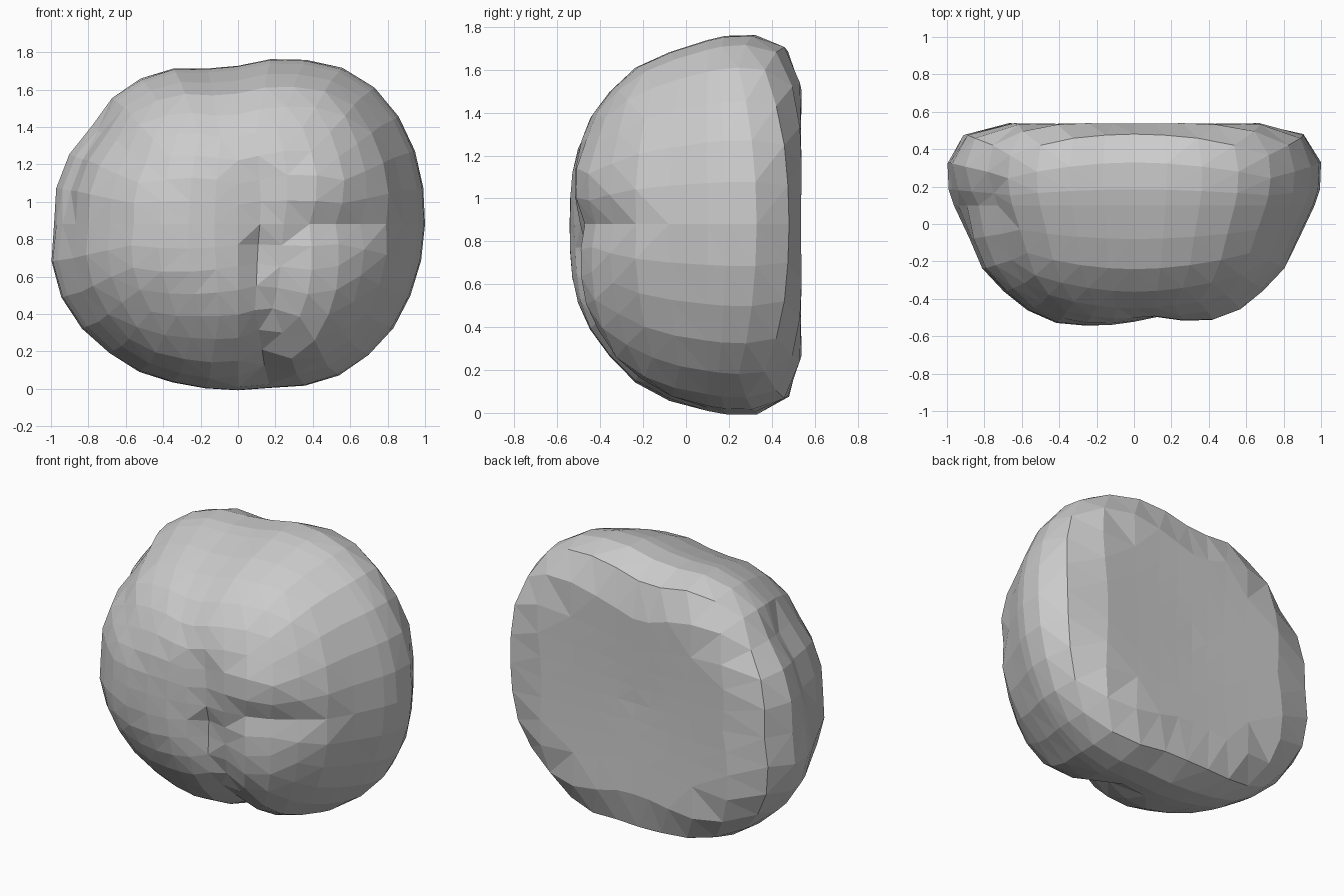
import bpy, bmesh
from math import atan2, tan, pi, cos, sin, exp, hypot
from mathutils import Vector
from mathutils.geometry import intersect_point_line

if "Cube" in bpy.data.objects:
    bpy.data.objects.remove(bpy.data.objects["Cube"])

CZ, CY = 0.88, 0.1   # centre of the lump

# front silhouette (x, z)
OUTLINE = [(1, .9), (.99, 1.08), (.94, 1.29), (.85, 1.47), (.71, 1.63), (.55, 1.72),
           (.35, 1.76), (.15, 1.76), (-.02, 1.72), (-.18, 1.71), (-.37, 1.71), (-.54, 1.65),
           (-.69, 1.54), (-.77, 1.42), (-.9, 1.26), (-.97, 1.09), (-.98, .9), (-1, .7),
           (-.95, .5), (-.86, .35), (-.71, .21), (-.55, .1), (-.37, .04), (-.1, 0),
           (.2, .01), (.38, .02), (.56, .08), (.73, .21), (.85, .35), (.93, .52), (.98, .69)]
# front-to-back profile (y, fraction of the outline)
PROFILE = [(-.54, 0), (-.54, .2), (-.525, .36), (-.48, .5), (-.4, .65), (-.25, .82),
           (-.1, .9), (.05, .96), (.2, 1), (.34, 1), (.46, .94), (.52, .84),
           (.54, .75), (.53, .4), (.52, 0)]
# folds (positive depth) and bulging lobes (negative): surface points, depth, width
FOLDS = [([(.18, -.5, .7), (.2, -.4, .33), (.14, -.12, .08)], .08, .13),
         ([(.14, -.53, 1.1), (.16, -.53, .6)], .045, .15),
         ([(.37, -.47, .88), (.55, -.4, .88), (.72, -.28, .88)], .06, .10),
         ([(-.95, .12, 1.0), (-.8, .12, 1.36)], .05, .1),
         ([(.4, -.5, 1.08), (.55, -.42, 1.08)], -.03, .14),
         ([(.44, -.44, .5), (.4, -.3, .2)], -.025, .13),
         ([(-.45, -.5, 1.0), (-.45, -.48, .7)], -.025, .2)]


def lookup(table, a):
    for (a0, r0), (a1, r1) in zip(table, table[1:]):
        if a0 <= a <= a1:
            return r0 + (r1 - r0) * (a - a0) / (a1 - a0)
    return table[-1][1]


polar = sorted((atan2(z - CZ, x) % (2 * pi), hypot(x, z - CZ)) for x, z in OUTLINE)
polar = [(polar[-1][0] - 2 * pi, polar[-1][1])] + polar + [(polar[0][0] + 2 * pi, polar[0][1])]


def profile_hit(theta):
    """Where a ray at this angle from the front axis meets the profile."""
    c, s = -cos(theta), sin(theta)
    for (y0, s0), (y1, s1) in zip(PROFILE, PROFILE[1:]):
        e0 = (y0 - CY) * s - s0 * c
        e1 = (y1 - CY) * s - s1 * c
        if atan2(s0, CY - y0) - 1e-6 <= theta <= atan2(s1, CY - y1) + 1e-6:
            t = e0 / (e0 - e1) if abs(e0 - e1) > 1e-9 else 0
            return y0 + (y1 - y0) * t, s0 + (s1 - s0) * t
    return PROFILE[-1]


def fold_distance(p, pts):
    best = 9
    for a, b in zip(pts, pts[1:]):
        a, b = Vector(a), Vector(b)
        t = intersect_point_line(p, a, b)[1]
        best = min(best, (p - a.lerp(b, max(0, min(1, t)))).length)
    return best


# evenly divided cube reshaped into the half-dome lump
bm = bmesh.new()
bmesh.ops.create_cube(bm, size=2)
bmesh.ops.subdivide_edges(bm, edges=bm.edges[:], cuts=7, use_grid_fill=True)
for v in bm.verts:
    d = Vector([tan(c * pi / 4) for c in v.co]).normalized()
    theta = atan2(hypot(d.x, d.z), -d.y)
    if theta > pi / 2:      # more rings at the back rim, fewer on the flat back
        theta = pi / 2 * (1 + min(1, theta / (pi / 2) - 1) ** 1.4)
    phi = atan2(d.z, d.x) % (2 * pi)
    y, s = profile_hit(theta)
    s *= lookup(polar, phi)
    # flanks are a little slimmer, the underside a little fuller
    band = exp(-((y + .1) / .17) ** 2)
    p = Vector((s * cos(phi) * (1 - .03 * band), y, s * sin(phi)))
    p.z = CZ + p.z * (1 + .035 * band * max(0, -sin(phi)))
    inward = (Vector((0, CY, CZ)) - p).normalized()
    v.co = p + inward * sum(dep * exp(-(fold_distance(p, pts) / w) ** 2)
                            for pts, dep, w in FOLDS)
bmesh.ops.triangulate(bm, faces=bm.faces[:])
bmesh.ops.recalc_face_normals(bm, faces=bm.faces[:])
me = bpy.data.meshes.new("folded_lump")
bm.to_mesh(me)
bm.free()
ob = bpy.data.objects.new("folded_lump", me)
bpy.context.collection.objects.link(ob)
